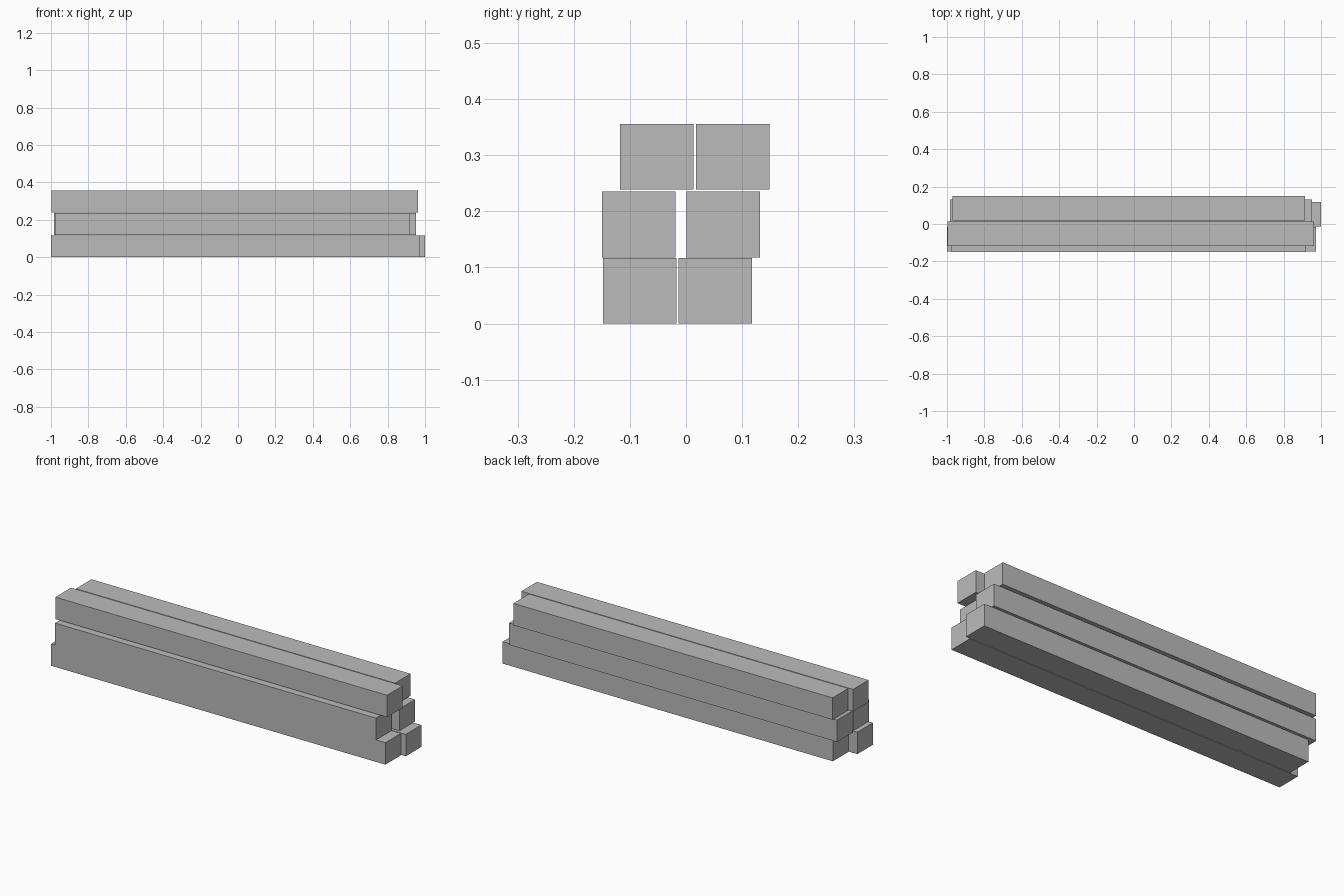
import bpy

# Remove the default cube if present
cube = bpy.data.objects.get("Cube")
if cube:
    bpy.data.objects.remove(cube, do_unlink=True)

# Single flat grey
grey = bpy.data.materials.new("plain_grey")
grey.use_nodes = True
colour = (0.5, 0.5, 0.5, 1.0)
grey.diffuse_color = colour
grey.node_tree.nodes["Principled BSDF"].inputs["Base Color"].default_value = colour

# Every beam shares one square-cut section
WIDTH, HEIGHT = 0.131, 0.117


def beam(name, x0, x1, y0, z0):
    """Square-edged beam lying along x, from its low corner."""
    bpy.ops.mesh.primitive_cube_add(
        size=1, location=((x0 + x1) / 2, y0 + WIDTH / 2, z0 + HEIGHT / 2))
    ob = bpy.context.object
    ob.name = ob.data.name = name
    ob.scale = (x1 - x0, WIDTH, HEIGHT)
    bpy.ops.object.transform_apply(location=False, rotation=False, scale=True)
    ob.data.materials.append(grey)


# Three loosely stacked rows of two: name, left end, right end, front y, base z
for spec in (
    ("bottom_front_beam", -1.0, 0.974, -0.148, 0.0),
    ("bottom_back_beam", -0.95, 1.0, -0.013, 0.0),
    ("middle_front_beam", -0.975, 0.92, -0.150, 0.118),
    ("middle_back_beam", -0.985, 0.953, 0.001, 0.118),
    ("top_front_beam", -0.996, 0.963, -0.118, 0.239),
    ("top_back_beam", -0.97, 0.915, 0.018, 0.239),
):
    beam(*spec)
